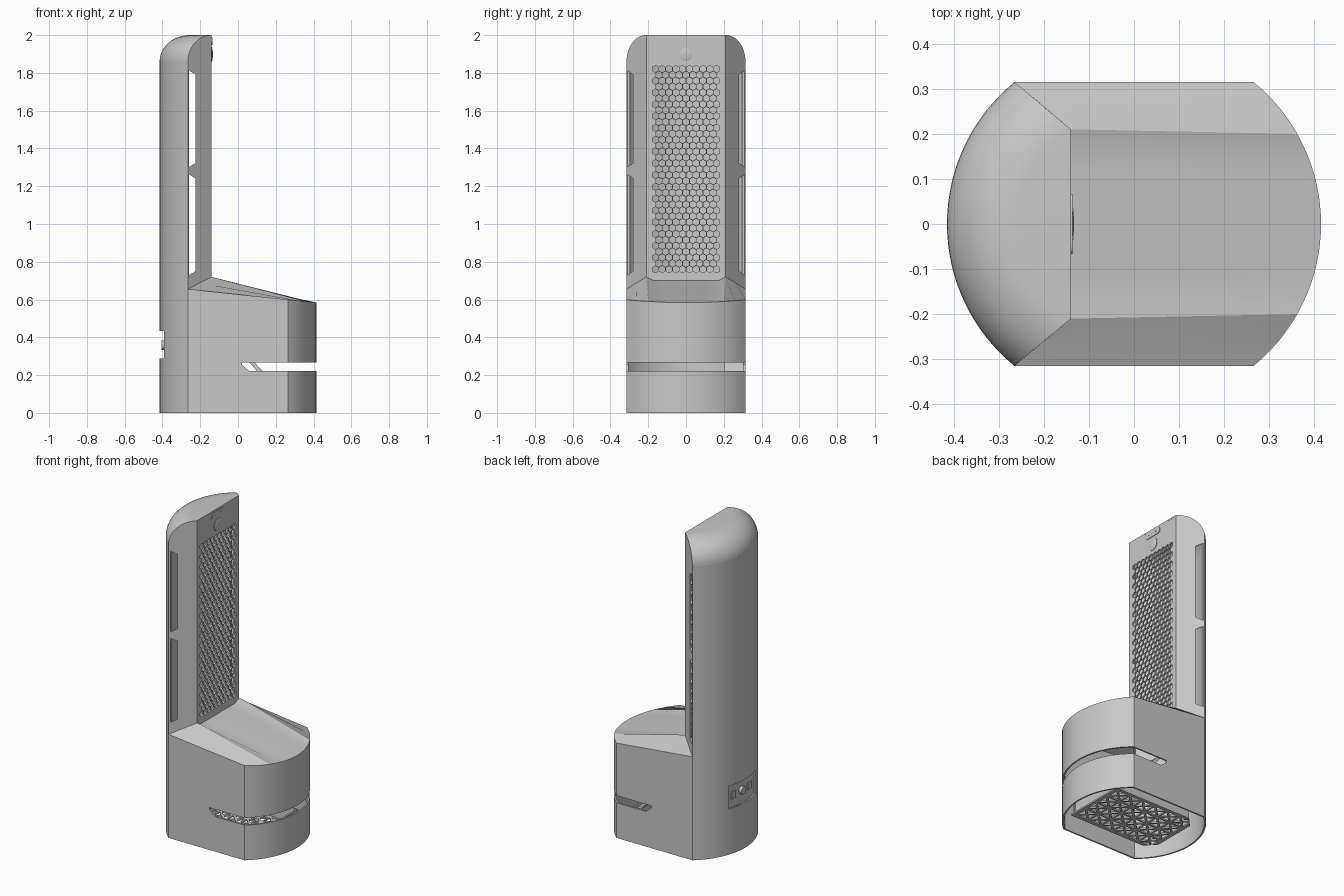
import bpy
import bmesh
from math import sin, cos, pi, atan2, hypot, sqrt, asin
from mathutils import Vector

cube = bpy.data.objects.get("Cube")
if cube:
    bpy.data.objects.remove(cube)

HALF, R, CX = 0.315, 0.406, 0.009      # half width, end-arc radius and centre offset
WALL = 0.01
SHOULDER, TOP = 1.86, 2.0
END = asin(HALF / R)
A = Vector((-CX - R * cos(END), HALF))  # rear side corner
B = Vector((-0.14, 0.21))               # front panel corner


def material(name, value):
    m = bpy.data.materials.new(name)
    m.use_nodes = True
    m.diffuse_color = (value, value, value, 1)
    m.node_tree.nodes["Principled BSDF"].inputs["Base Color"].default_value = (value, value, value, 1)
    return m


GREY = material("light grey", 0.58)


def make(name, verts, faces, close=False):
    mesh = bpy.data.meshes.new(name)
    mesh.from_pydata([tuple(v) for v in verts], [], faces)
    if close:
        bm = bmesh.new()
        bm.from_mesh(mesh)
        bmesh.ops.recalc_face_normals(bm, faces=bm.faces)
        bm.to_mesh(mesh)
        bm.free()
    mesh.materials.append(GREY)
    ob = bpy.data.objects.new(name, mesh)
    bpy.context.collection.objects.link(ob)
    return ob


def prisms(name, polys, axis, lo, hi):
    """Extrude flat polygons along one axis."""
    place = {"x": lambda u, v, t: (t, u, v), "y": lambda u, v, t: (u, t, v), "z": lambda u, v, t: (u, v, t)}[axis]
    verts, faces = [], []
    for poly in polys:
        o, n = len(verts), len(poly)
        verts += [place(u, v, t) for t in (lo, hi) for u, v in poly]
        faces += [tuple(range(o, o + n)), tuple(range(o + n, o + 2 * n))]
        faces += [(o + i, o + (i + 1) % n, o + n + (i + 1) % n, o + n + i) for i in range(n)]
    return make(name, verts, faces, True)


def box(u0, u1, v0, v1):
    return [(u0, v0), (u1, v0), (u1, v1), (u0, v1)]


def ngon(u, v, r, n, turn=0.0):
    return [(u + r * cos(turn + 2 * pi * i / n), v + r * sin(turn + 2 * pi * i / n)) for i in range(n)]


def finish(ob, thick=0, cutter=None, mirror=False):
    """Mirror, thicken inward, cut, then shade."""
    bpy.ops.object.select_all(action="DESELECT")
    ob.select_set(True)
    bpy.context.view_layer.objects.active = ob
    mods = []
    if mirror:
        m = ob.modifiers.new("mirror", "MIRROR")
        m.use_axis = (False, True, False)
        mods.append(m.name)
    if thick:
        m = ob.modifiers.new("thickness", "SOLIDIFY")
        m.thickness, m.offset = thick, -1
        mods.append(m.name)
    if cutter:
        m = ob.modifiers.new("cut", "BOOLEAN")
        m.operation, m.solver, m.object = "DIFFERENCE", "EXACT", cutter
        mods.append(m.name)
    for n in mods:
        bpy.ops.object.modifier_apply(modifier=n)
    bpy.ops.object.shade_smooth_by_angle(angle=0.5)
    if cutter:
        bpy.data.objects.remove(cutter)
    return ob


def arc(side, n=32):
    """End arc of the footprint, counterclockwise."""
    return [Vector((side * (CX + R * cos(t)), side * R * sin(t)))
            for t in (-END + 2 * END * i / n for i in range(n + 1))]


def strip(name, path, top):
    n = len(path)
    verts = [(p.x, p.y, 0) for p in path] + [(p.x, p.y, top(p.x)) for p in path]
    return make(name, verts, [(i, i + 1, n + i + 1, n + i) for i in range(n - 1)])


def rim(x):
    return 0.655 - 0.104 * (x + 0.265)


# Curved rear shell with the service opening
opening = prisms("opening_cutter", [box(-0.135, 0.135, 0.288, 0.433)], "x", -0.5, -0.3)
finish(strip("rear_shell", arc(-1), lambda x: SHOULDER), WALL, opening)

# Base wall with the sensor slit wrapped round the front
base_path = [Vector((A.x, -HALF))] + arc(1) + [Vector((A.x, HALF))]
slit = prisms("slit_cutter", [[(0.02, 0.255), (0.06, 0.222), (0.6, 0.222), (0.6, 0.268), (0.022, 0.268)]],
              "y", -0.5, 0.5)
finish(strip("base_wall", base_path, rim), WALL, slit)

# Sloping base lid: two ridges beside a shallow channel, meeting the front arc
half = [(A.x, HALF, 0.655, HALF), (-0.203, 0.263, 0.688, 0.26), (B.x, B.y, 0.72, 0.2),
        (B.x, 0.17, 0.70, 0.15), (B.x, 0.12, 0.70, 0.1), (B.x, 0.06, 0.70, 0.05)]
section = [(x, -y, z, -f) for x, y, z, f in half] + [(B.x, 0, 0.70, 0)] + half[::-1]
back = [(x, y, z) for x, y, z, f in section]
front = [(CX + sqrt(R * R - f * f), f, rim(CX + sqrt(R * R - f * f))) for x, y, z, f in section]
n = len(section)
finish(make("base_lid", back + front, [(i, n + i, n + i + 1, i + 1) for i in range(n - 1)]), WALL)

# Domed cap, swept round the rear arc and trimmed by the slanted sides
centre = Vector((-CX, 0))
r_in = (B - centre).length
RINGS, SEG = 12, 32
verts, edge = [], []
for k in range(RINGS + 1):
    p = A.lerp(B, 1 - cos(k / RINGS * pi / 2)) - centre
    r, a = p.length, atan2(p.y, p.x)
    z = SHOULDER + (TOP - SHOULDER) * sqrt(max(0, 1 - ((r - r_in) / (R - r_in)) ** 2))
    edge.append((p.x + centre.x, p.y, z))
    for j in range(SEG + 1):
        t = a + (2 * pi - 2 * a) * j / SEG
        verts.append((centre.x + r * cos(t), r * sin(t), z))
w = SEG + 1
faces = [(k * w + j, k * w + j + 1, (k + 1) * w + j + 1, (k + 1) * w + j)
         for k in range(RINGS) for j in range(SEG)]
faces.append(tuple(RINGS * w + j for j in range(w)))
finish(make("cap", verts, faces), WALL)

# Slanted side panels with two windows each
outline = [(A.x, A.y, 0.645)] + edge + [(B.x, B.y, 0.71)]
windows = [[(-0.259, lo), (-0.225, lo + 0.02), (-0.225, hi - 0.02), (-0.259, hi)]
           for lo, hi in ((0.73, 1.262), (1.302, 1.812))]
cutter = prisms("window_cutter", windows, "y", -0.5, 0.5)
finish(make("side_panels", outline, [tuple(range(len(outline)))]), WALL, cutter, True)

# Flat front panel with a honeycomb grille
PITCH, ROW = 0.036, 0.0312
holes = []
for row in range(35):
    count = 10 - row % 2
    for i in range(count):
        holes.append(ngon((i - (count - 1) / 2) * PITCH, 0.76 + row * ROW, 0.0185, 6, pi / 6))
panel = prisms("front_panel", [box(-B.y, B.y, 0.69, TOP)], "x", B.x - WALL, B.x)
finish(panel, 0, prisms("grille_cutter", holes, "x", B.x - 0.05, B.x + 0.05))

# Camera ball in its ring, and the sensor bar above it
bm = bmesh.new()
bmesh.ops.create_uvsphere(bm, u_segments=32, v_segments=16, radius=0.036)
for v in bm.verts:
    v.co = (B.x + v.co.z * 0.2, v.co.x, v.co.y + 1.897)
mesh = bpy.data.meshes.new("camera_ball")
bm.to_mesh(mesh)
bm.free()
mesh.materials.append(GREY)
ball = bpy.data.objects.new("camera_ball", mesh)
bpy.context.collection.objects.link(ball)
finish(ball)
finish(prisms("camera_ring", [ngon(0, 1.897, 0.04, 32)], "x", B.x - 0.004, B.x + 0.003))
bar = [(s * (0.047 + 0.02 * cos(t)), 1.968 + s * 0.02 * sin(t))
       for s in (1, -1) for t in (-pi / 2 + pi * i / 10 for i in range(11))]
finish(prisms("sensor_bar", [bar], "x", B.x - 0.004, B.x + 0.004))
finish(prisms("sensor_dots", [ngon(y, 1.968, 0.004, 12) for y in (-0.03, 0.03)], "x", B.x, B.x + 0.006))

# Chassis plate with a triangular lattice
CELL = 0.094
triangles = []
for i in range(6):
    for j in range(4):
        c = Vector(((i - 2.5) * CELL, (j - 1.5) * CELL))
        for q in range(4):
            turn = q * pi / 2
            h = 0.4 * CELL
            tri = [(0.1 * CELL, 0), (0.44 * CELL, -0.34 * CELL), (0.44 * CELL, 0.34 * CELL)]
            triangles.append([(c.x + u * cos(turn) - v * sin(turn), c.y + u * sin(turn) + v * cos(turn))
                              for u, v in tri])
plate = [(-0.3, -0.14), (-0.24, -0.205), (0.3, -0.205), (0.3, 0.205), (-0.24, 0.205), (-0.3, 0.14)]
finish(prisms("chassis_plate", [plate], "z", 0.03, 0.04), 0,
       prisms("lattice_cutter", triangles, "z", 0, 0.08))

# Chassis frame, strut behind the slit and the rear connector panel
finish(prisms("chassis_rails", [box(-0.24, 0.28, s * 0.2 - 0.005, s * 0.2 + 0.005) for s in (-1, 1)],
              "z", 0.04, 0.13))
finish(prisms("chassis_ends", [box(x, x + 0.01, -0.19, 0.19) for x in (-0.25, 0.27)], "z", 0.04, 0.13))
finish(prisms("slit_strut", [[(0.058, 0.27), (0.085, 0.27), (0.13, 0.222), (0.1, 0.222)]], "y", 0.2, 0.305))
finish(prisms("connector_panel", [box(-0.13, 0.13, 0.27, 0.45)], "x", -0.386, -0.378))
finish(prisms("connector", [ngon(0.0, 0.358, 0.024, 20)], "x", -0.405, -0.38))
finish(prisms("connector_sockets", [box(y - 0.02, y + 0.02, 0.335, 0.38) for y in (-0.08, 0.08)],
              "x", -0.391, -0.38))
